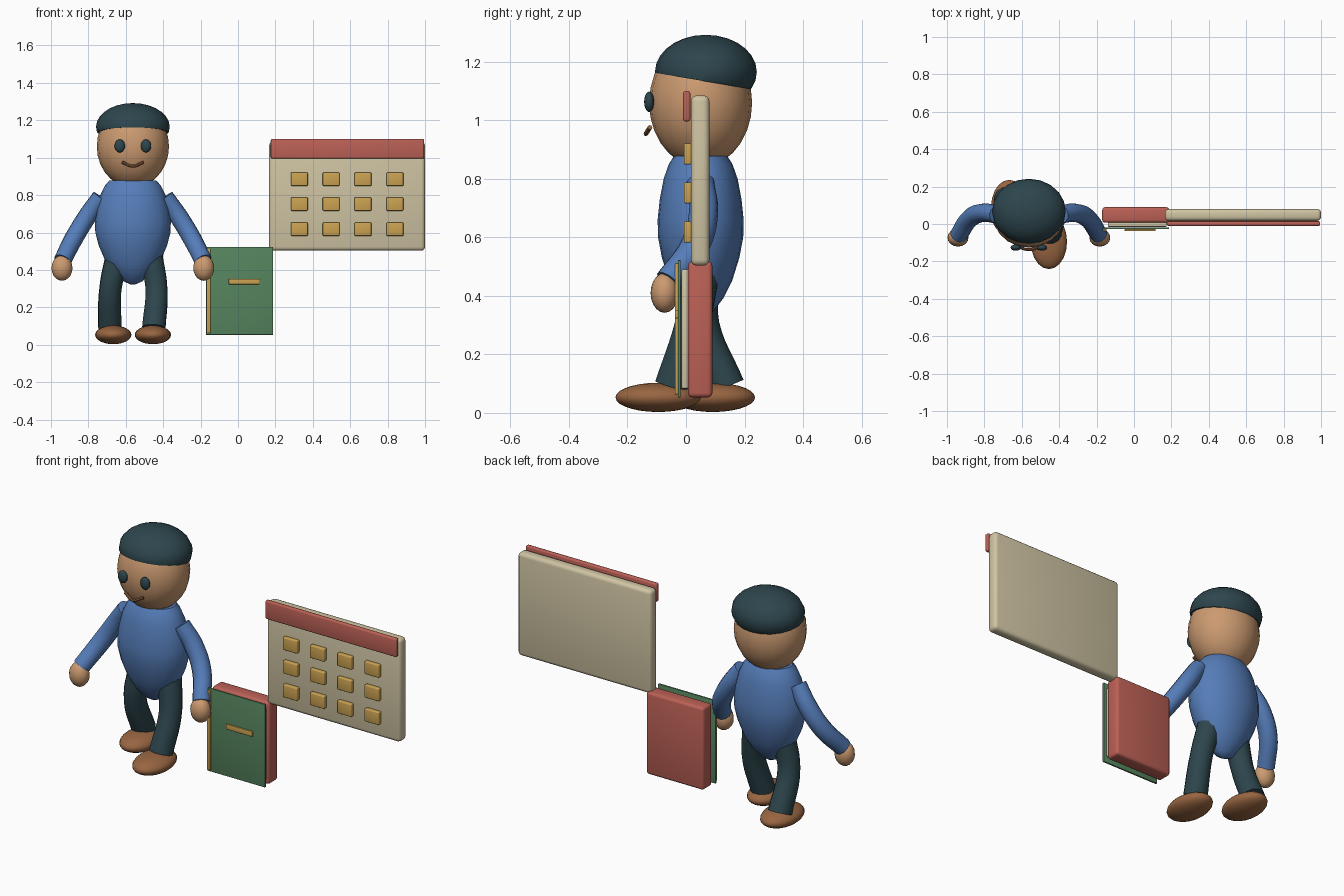
import bpy, bmesh, math
from mathutils import Vector

if "Cube" in bpy.data.objects:
    bpy.data.objects.remove(bpy.data.objects["Cube"])

CX, CY = -0.562, 0.05   # body axis


def material(name, hex_code):
    m = bpy.data.materials.new(name)
    rgb = [int(hex_code[i:i + 2], 16) / 255 for i in (0, 2, 4)]
    lin = [c / 12.92 if c <= 0.04045 else ((c + 0.055) / 1.055) ** 2.4 for c in rgb]
    m.diffuse_color = (*lin, 1)
    m.use_nodes = True
    m.node_tree.nodes["Principled BSDF"].inputs["Base Color"].default_value = m.diffuse_color
    return m


SKIN = material("skin", "CB9A70")
TEAL = material("dark_teal", "2D464D")
BLUE = material("blue", "557DB9")
BROWN = material("brown", "986541")
RED = material("red", "BC6156")
CREAM = material("cream", "CFC4A3")
GOLD = material("gold", "CCA352")
GREEN = material("green", "56855F")


def finish(ob, name, mat, angle=40):
    ob.name = name
    ob.data.materials.clear()
    ob.data.materials.append(mat)
    bpy.ops.object.select_all(action='DESELECT')
    ob.select_set(True)
    bpy.context.view_layer.objects.active = ob
    bpy.ops.object.shade_smooth_by_angle(angle=math.radians(angle))
    return ob


def from_bmesh(bm, name, mat, angle=40):
    bmesh.ops.recalc_face_normals(bm, faces=bm.faces)
    me = bpy.data.meshes.new(name)
    bm.to_mesh(me)
    bm.free()
    ob = bpy.data.objects.new(name, me)
    bpy.context.collection.objects.link(ob)
    return finish(ob, name, mat, angle)


def ellipsoid(name, mat, center, radii, cut=None, segs=20, rings=14):
    bm = bmesh.new()
    bmesh.ops.create_uvsphere(bm, u_segments=segs, v_segments=rings, radius=1)
    for v in bm.verts:
        v.co = Vector([c + r * k for c, r, k in zip(center, radii, v.co)])
    if cut:   # keep the part above a plane and close it
        res = bmesh.ops.bisect_plane(bm, geom=bm.verts[:] + bm.edges[:] + bm.faces[:],
                                     plane_co=cut[0], plane_no=cut[1], clear_inner=True)
        edges = [e for e in res["geom_cut"] if isinstance(e, bmesh.types.BMEdge)]
        bmesh.ops.contextual_create(bm, geom=edges)
    return from_bmesh(bm, name, mat)


def lathe(name, mat, profile, rx, ry, segs=24):
    bm = bmesh.new()
    rings = [[bm.verts.new((CX + rx * r * math.cos(2 * math.pi * i / segs),
                            CY + ry * r * math.sin(2 * math.pi * i / segs), z))
              for i in range(segs)] for r, z in profile]
    for a, b in zip(rings, rings[1:]):
        for i in range(segs):
            j = (i + 1) % segs
            bm.faces.new((a[i], a[j], b[j], b[i]))
    bm.faces.new(rings[0])
    bm.faces.new(rings[-1])
    return from_bmesh(bm, name, mat)


def tube(name, mat, points, radii, res=4):
    cu = bpy.data.curves.new(name, 'CURVE')
    cu.dimensions = '3D'
    cu.bevel_depth = 1
    cu.bevel_resolution = res
    cu.resolution_u = 6
    cu.use_fill_caps = True
    sp = cu.splines.new('BEZIER')
    sp.bezier_points.add(len(points) - 1)
    for bp, p, r in zip(sp.bezier_points, points, radii):
        bp.co = p
        bp.radius = r
        bp.handle_left_type = bp.handle_right_type = 'AUTO'
    ob = bpy.data.objects.new(name, cu)
    bpy.context.collection.objects.link(ob)
    bpy.ops.object.select_all(action='DESELECT')
    ob.select_set(True)
    bpy.context.view_layer.objects.active = ob
    bpy.ops.object.convert(target='MESH')
    return finish(bpy.context.view_layer.objects.active, name, mat)


def box(name, mat, x, y, z, bevel=0.0):
    bm = bmesh.new()
    bmesh.ops.create_cube(bm, size=1)
    for v in bm.verts:
        v.co = Vector([(a + b) / 2 + (b - a) * k for (a, b), k in zip((x, y, z), v.co)])
    if bevel:
        bmesh.ops.bevel(bm, geom=bm.edges[:], offset=bevel, segments=3,
                        profile=0.5, affect='EDGES')
    return from_bmesh(bm, name, mat, 35)


# Head, cap and face
ellipsoid("head", SKIN, (CX, CY, 1.06), (0.193, 0.176, 0.22))
ellipsoid("cap", TEAL, (CX, 0.068, 1.165), (0.197, 0.174, 0.127),
          cut=(Vector((CX, 0.06, 1.134)), Vector((0, 0.17, 1)).normalized()))
for side, label in ((-1, "left"), (1, "right")):
    ellipsoid(label + "_eye", TEAL, (CX + side * 0.07, -0.126, 1.063),
              (0.028, 0.017, 0.035), segs=16, rings=10)
tube("mouth", BROWN, [(CX - 0.057, -0.123, 0.976), (CX, -0.137, 0.954),
                      (CX + 0.057, -0.123, 0.976)], [0.008] * 3, res=2)

# Torso, pear shaped with a flat neckline
lathe("torso", BLUE, [(0.06, 0.322), (0.26, 0.34), (0.52, 0.39), (0.73, 0.45),
                      (0.9, 0.53), (0.99, 0.6), (1.0, 0.66), (0.95, 0.73),
                      (0.86, 0.8), (0.74, 0.85), (0.62, 0.878)], 0.203, 0.147)

# Arms and hands, mirrored about the body axis
for s, label in ((-1, "left"), (1, "right")):
    arm = [(0.172, 0.05, 0.79), (0.245, 0.06, 0.685), (0.315, 0.03, 0.57), (0.376, -0.06, 0.45)]
    tube(label + "_arm", BLUE, [(CX + s * a, b, c) for a, b, c in arm],
         [0.047, 0.05, 0.05, 0.047])
    ellipsoid(label + "_hand", SKIN, (CX + s * 0.379, -0.073, 0.41),
              (0.056, 0.048, 0.068), segs=16, rings=10)

# Legs in a walking pose
tube("left_leg", TEAL, [(-0.645, 0.05, 0.47), (-0.682, 0.055, 0.3), (-0.685, 0.138, 0.09)],
     [0.065, 0.06, 0.064])
tube("right_leg", TEAL, [(-0.465, 0.05, 0.47), (-0.436, 0.02, 0.3), (-0.45, -0.045, 0.09)],
     [0.065, 0.06, 0.064])
ellipsoid("left_shoe", BROWN, (-0.667, 0.092, 0.053), (0.097, 0.144, 0.05))
ellipsoid("right_shoe", BROWN, (-0.455, -0.095, 0.053), (0.097, 0.146, 0.05))

# Wall panel with a header bar and a grid of tiles
box("panel_board", CREAM, (0.166, 1.0), (0.017, 0.08), (0.503, 1.085), 0.02)
box("panel_header", RED, (0.175, 0.995), (-0.01, 0.015), (0.996, 1.1), 0.008)
for row, z in enumerate((0.885, 0.752, 0.618)):
    for col, x in enumerate((0.328, 0.498, 0.668, 0.839)):
        box(f"tile_{row}_{col}", GOLD, (x - 0.045, x + 0.045), (-0.007, 0.018),
            (z - 0.036, z + 0.036), 0.005)

# Book: back block, pages, front cover and trim
box("book_back", RED, (-0.17, 0.188), (0.007, 0.09), (0.053, 0.518), 0.015)
box("book_pages", CREAM, (-0.14, 0.175), (-0.015, 0.01), (0.083, 0.49), 0.006)
box("book_cover", GREEN, (-0.171, 0.188), (-0.028, -0.018), (0.053, 0.522), 0.002)
box("book_spine", GOLD, (-0.169, -0.147), (-0.038, -0.027), (0.063, 0.512), 0.003)
box("book_label", GOLD, (-0.05, 0.115), (-0.038, -0.027), (0.323, 0.352), 0.003)
